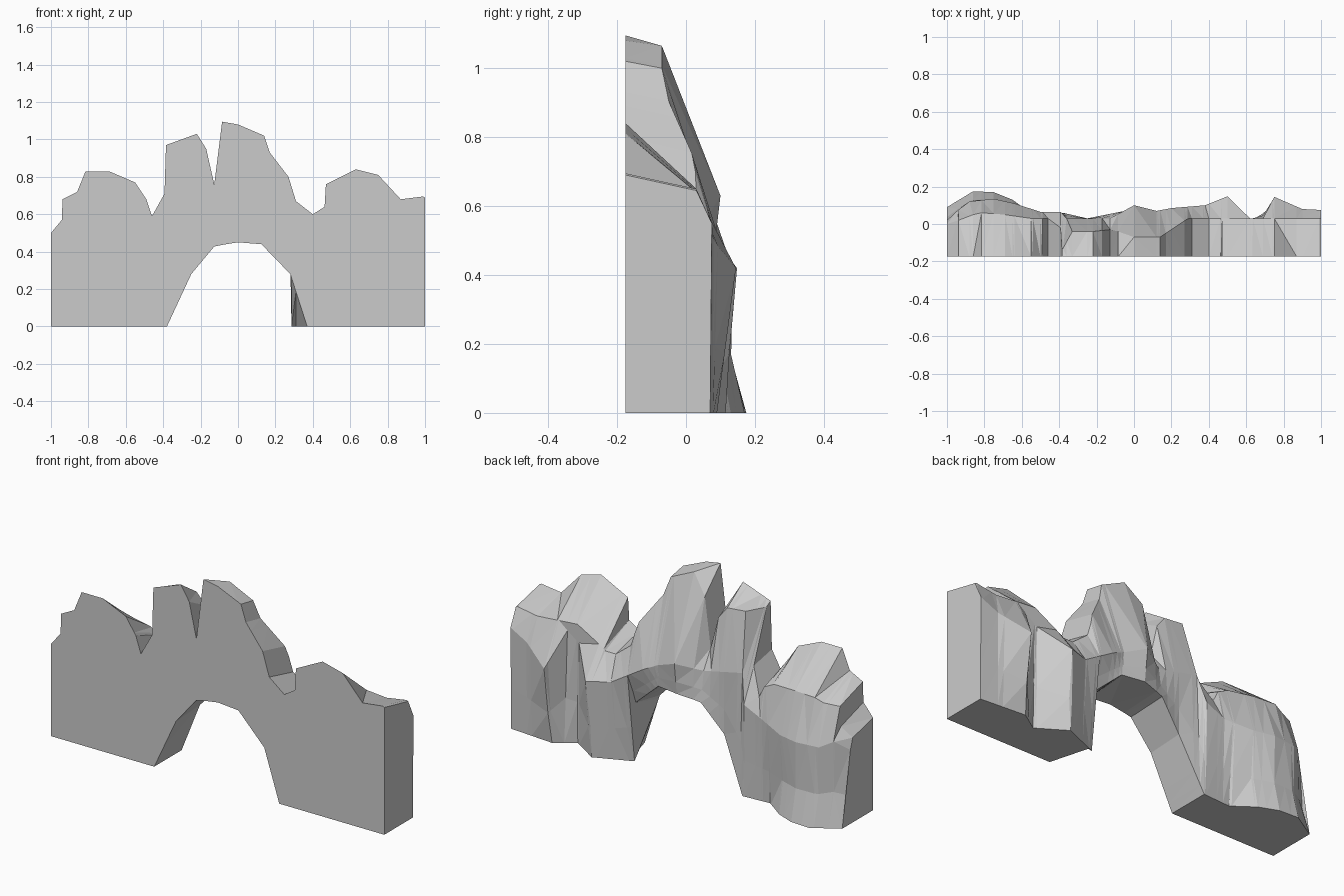
import bpy, bmesh

FRONT = -0.175


def curve(points, x, k=1):
    """Piecewise linear lookup of column k in a list of (x, a, b...) points."""
    if x <= points[0][0]:
        return points[0][k]
    for a, b in zip(points, points[1:]):
        if x <= b[0]:
            t = (x - a[0]) / (b[0] - a[0])
            return a[k] + t * (b[k] - a[k])
    return points[-1][k]


# Jagged skyline (x, z)
skyline = [(-1, .5), (-.942, .57), (-.938, .68), (-.86, .72), (-.815, .83),
           (-.69, .83), (-.55, .77), (-.49, .68), (-.46, .59), (-.393, .71),
           (-.385, .97), (-.33, .99), (-.22, 1.03), (-.17, .95), (-.127, .76),
           (-.085, 1.095), (0, 1.08), (.14, 1.02), (.17, .93), (.27, .8),
           (.31, .67), (.4, .6), (.463, .64), (.47, .76), (.63, .84), (.75, .81),
           (.87, .68), (.99, .695), (1, .69)]
# Arch opening on the flat front and on the rocky back (x, z)
arch_front = [(-.38, 0), (-.25, .28), (-.125, .43), (0, .45), (.125, .44),
              (.28, .28), (.37, 0)]
arch_back = [(-.38, 0), (-.25, .29), (-.125, .44), (0, .46), (.125, .46),
             (.28, .32), (.286, 0)]
# Rear edge of the sloping tops (x, y, drop below skyline)
crest = [(-1, 0, .04), (-.938, .02, .06), (-.86, .05, .09), (-.815, .06, .18),
         (-.69, .05, .18), (-.55, .03, .13), (-.46, .03, .04), (-.393, -.02, .03),
         (-.385, -.14, .02), (-.33, -.04, .04), (-.22, -.04, .09), (-.127, -.03, .06),
         (-.085, -.04, .13), (0, -.07, .015), (.14, -.07, .02), (.29, .03, .05),
         (.4, .03, .05), (.463, .03, .09), (.47, .03, .2), (.63, .03, .19),
         (.75, .03, .17), (.87, .03, .05), (1, .03, .045)]
# Bulging shoulders on the back (x, y, z)
shoulder = [(-1, .02, .4), (-.94, .075, .45), (-.88, .12, .42), (-.75, .135, .42),
            (-.64, .11, .42), (-.5, .065, .45), (-.393, .065, .5), (-.36, .03, .65),
            (-.127, .03, .6), (0, .1, .63), (.12, .07, .58), (.2, .085, .54),
            (.38, .1, .43), (.5, .148, .42), (.62, .03, .55), (.69, .03, .6),
            (.75, .145, .42), (.9, .08, .5), (1, .075, .55)]
# Back edge at the foot of the rock and under the arch (x, y)
foot = [(-1, .09), (-.86, .175), (-.75, .17), (-.65, .13), (-.54, .05), (-.38, .06),
        (-.25, .03), (0, .08), (.12, .06), (.28, .03), (.485, .115),
        (.635, .02), (.74, .09), (1, .07)]


def section(x):
    """Closed cross-section of the rock at x, starting at the front top."""
    top = curve(skyline, x)
    low_f, low_b = curve(arch_front, x), curve(arch_back, x)
    cy, cz = curve(crest, x), top - curve(crest, x, 2)
    sy = curve(shoulder, x)
    sz = min(max(curve(shoulder, x, 2), low_b + .06), cz - .03)
    fy = curve(foot, x)
    wy = fy + .4 * (sy - fy) - (.025 if x < -.6 else 0)
    wz = low_b + .4 * (sz - low_b)
    return [(x, FRONT, top), (x, cy, cz), (x, sy, sz), (x, wy, wz),
            (x, fy, low_b), (x, FRONT, low_f)]


# Columns wherever any profile has a corner, merging near duplicates
corners = sorted({p[0] for c in (skyline, arch_front, arch_back, shoulder, foot)
                  for p in c})
columns = []
for x in corners:
    if not columns or x - columns[-1] > .0035:
        columns.append(x)
columns[-1] = 1

# Loft the cross-sections into one rock arch
bm = bmesh.new()
rings = [[bm.verts.new(p) for p in section(x)] for x in columns]
for a, b in zip(rings, rings[1:]):
    for i in range(6):
        j = (i + 1) % 6
        bm.faces.new((a[i], a[j], b[j], b[i]))
bm.faces.new(rings[0])
bm.faces.new(rings[-1])
bmesh.ops.triangulate(bm, faces=bm.faces[:])
bmesh.ops.recalc_face_normals(bm, faces=bm.faces[:])
mesh = bpy.data.meshes.new("rock_arch")
bm.to_mesh(mesh)
bm.free()
bpy.context.collection.objects.link(bpy.data.objects.new("rock_arch", mesh))
